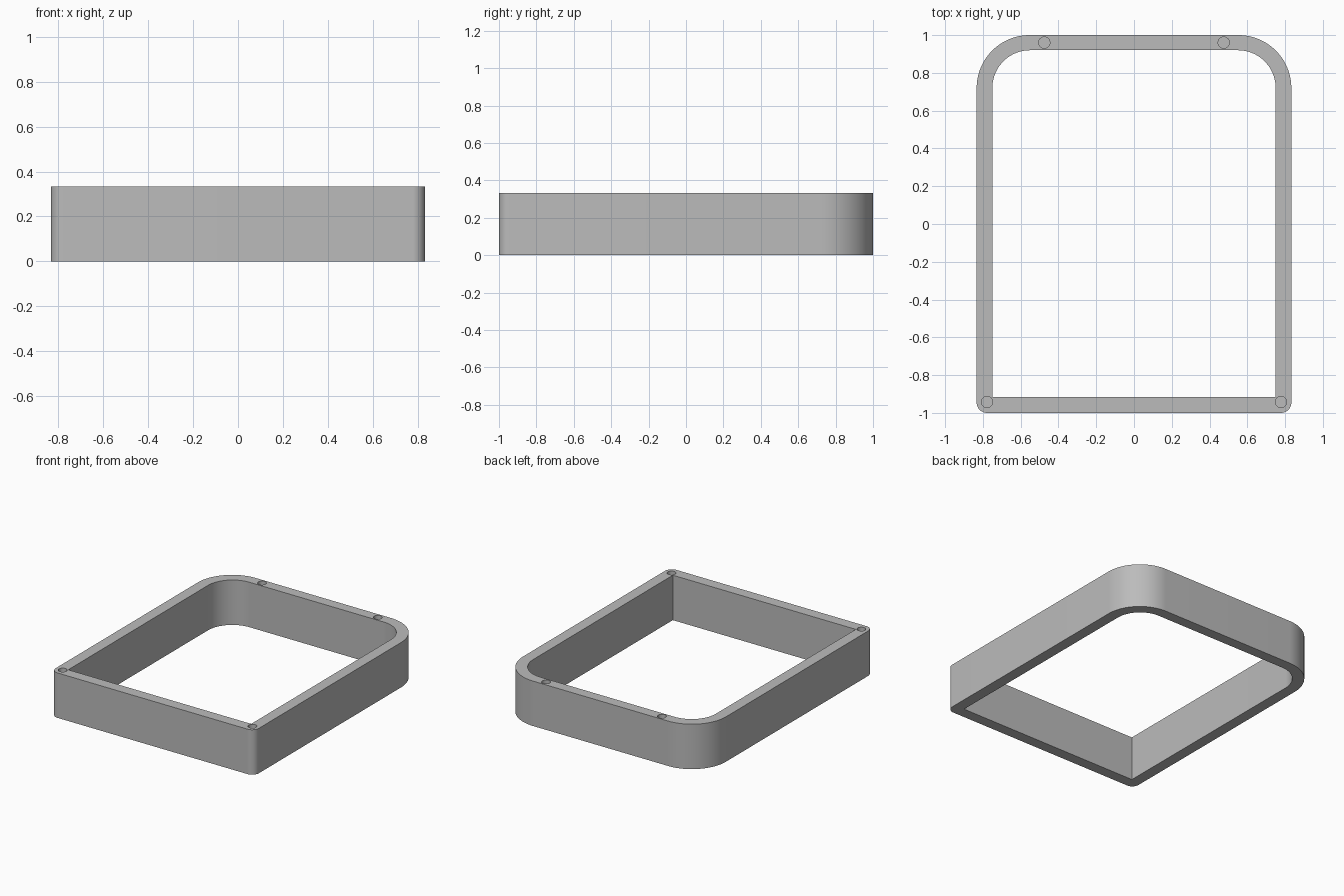
import bpy
import bmesh
from math import sin, cos, pi

HEIGHT = 0.333
HOLE_RADIUS = 0.03
HOLE_DEPTH = 0.2

cube = bpy.data.objects.get("Cube")
if cube:
    bpy.data.objects.remove(cube, do_unlink=True)

grey = bpy.data.materials.new("plain grey")
grey.use_nodes = True
grey.diffuse_color = (0.5, 0.5, 0.5, 1)
grey.node_tree.nodes["Principled BSDF"].inputs["Base Color"].default_value = grey.diffuse_color


def outline(half_x, front, back, front_radius, back_radius, steps=24):
    """Counter-clockwise rectangle with its own radius for front and back corners."""
    points = []
    corners = ((1, 1, back, back_radius), (-1, 1, back, back_radius),
               (-1, -1, front, front_radius), (1, -1, front, front_radius))
    for i, (sx, sy, y, r) in enumerate(corners):
        count = steps if r else 0
        for k in range(count + 1):
            a = pi / 2 * (i + k / max(count, 1))
            points.append((sx * (half_x - r) + r * cos(a), y - sy * r + r * sin(a)))
    return points


def prism(name, points, bottom, top):
    bm = bmesh.new()
    base = bm.faces.new([bm.verts.new((x, y, bottom)) for x, y in points])
    moved = bmesh.ops.extrude_face_region(bm, geom=[base])["geom"]
    bmesh.ops.translate(bm, vec=(0, 0, top - bottom),
                        verts=[v for v in moved if isinstance(v, bmesh.types.BMVert)])
    bmesh.ops.recalc_face_normals(bm, faces=bm.faces)
    mesh = bpy.data.meshes.new(name)
    bm.to_mesh(mesh)
    bm.free()
    mesh.materials.append(grey)
    obj = bpy.data.objects.new(name, mesh)
    bpy.context.collection.objects.link(obj)
    return obj


def cut(target, cutter):
    mod = target.modifiers.new(cutter.name, "BOOLEAN")
    mod.operation = "DIFFERENCE"
    mod.solver = "EXACT"
    mod.object = cutter
    bpy.context.view_layer.objects.active = target
    bpy.ops.object.modifier_apply(modifier=mod.name)
    bpy.data.objects.remove(cutter, do_unlink=True)


# Outer body with the open middle removed
frame = prism("frame_wall", outline(0.833, -1, 1, 0.055, 0.28), 0, HEIGHT)
cut(frame, prism("opening_cutter", outline(0.75, -0.917, 0.92, 0, 0.2), -0.1, HEIGHT + 0.1))

# Blind screw holes in the top edge
for side in (-1, 1):
    for x, y in ((0.475, 0.96), (0.778, -0.942)):
        circle = [(side * x + HOLE_RADIUS * cos(2 * pi * k / 32),
                   y + HOLE_RADIUS * sin(2 * pi * k / 32)) for k in range(32)]
        cut(frame, prism("hole_cutter", circle, HEIGHT - HOLE_DEPTH, HEIGHT + 0.1))

# Smooth walls with crisp edges
bpy.ops.object.select_all(action="DESELECT")
frame.select_set(True)
bpy.context.view_layer.objects.active = frame
bpy.ops.object.shade_smooth_by_angle(angle=pi / 6)
